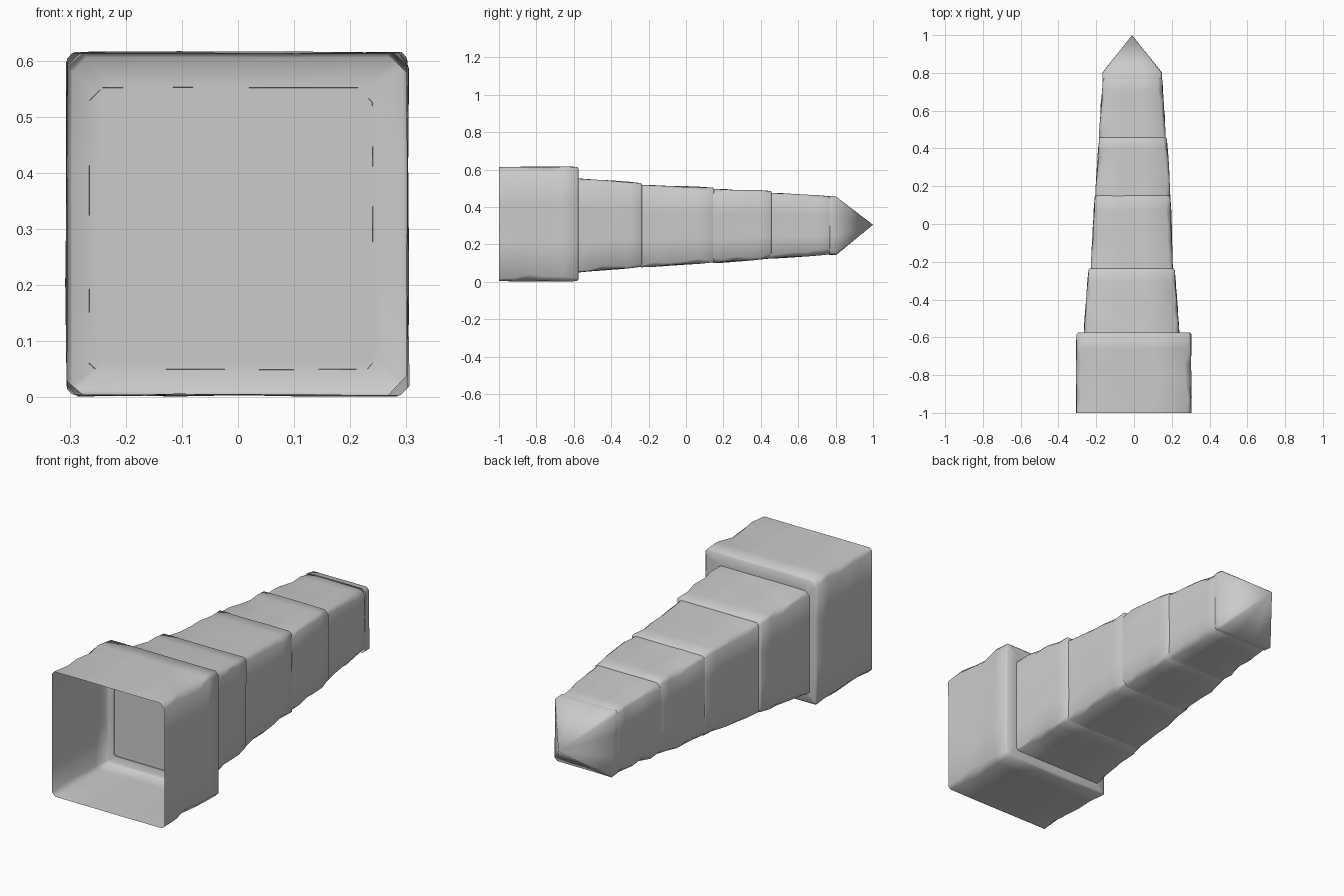
import bpy
import bmesh
import math
import random

random.seed(7)

if "Cube" in bpy.data.objects:
    bpy.data.objects.remove(bpy.data.objects["Cube"], do_unlink=True)

stone = bpy.data.materials.new("grey stone")
stone.use_nodes = True
GREY = (0.6, 0.6, 0.6, 1)
stone.diffuse_color = GREY
stone.node_tree.nodes["Principled BSDF"].inputs["Base Color"].default_value = GREY


def section(x0, x1, z0, z1, chips):
    """Square outline with a worn corner and two points along each side."""
    corners = [(x0, z0), (x1, z0), (x1, z1), (x0, z1)]
    points = []
    for i, (cx, cz) in enumerate(corners):
        before, after = corners[i - 1], corners[(i + 1) % 4]
        for ox, oz in (before, after):
            t = chips[i] / math.hypot(ox - cx, oz - cz)
            points.append((cx + (ox - cx) * t, cz + (oz - cz) * t))
        for t in (0.33, 0.67):
            points.append((cx + (after[0] - cx) * t, cz + (after[1] - cz) * t))
    return points


def block(name, y0, y1, start, end, wear, steps=5, point=None):
    """Tapered hollow stone, open in front, closed by a flat cap or a point."""
    bm = bmesh.new()
    rings = []
    for s in range(steps + 1):
        t = s / steps
        box = [a + (b - a) * t for a, b in zip(start, end)]
        chips = [random.uniform(0.25, 1) * wear for _ in range(4)]
        rough = 0.003 if 0 < s < steps else 0.001
        rings.append([bm.verts.new((x + random.uniform(-rough, rough),
                                    y0 + (y1 - y0) * t,
                                    z + random.uniform(-rough, rough)))
                      for x, z in section(*box, chips)])
    if not point:
        # Slightly rounded rim around the cap
        cx, cz = (end[0] + end[1]) / 2, (end[2] + end[3]) / 2
        for v in rings[-1]:
            v.co.y -= 0.008
        for shrink in (0.97, 0.8):
            rings.append([bm.verts.new((cx + (v.co.x - cx) * shrink, y1,
                                        cz + (v.co.z - cz) * shrink))
                          for v in rings[steps]])
    for a, b in zip(rings, rings[1:]):
        for i in range(len(a)):
            j = (i + 1) % len(a)
            bm.faces.new((a[i], a[j], b[j], b[i]))
    if point:
        tip = bm.verts.new(point)
        last = rings[-1]
        for i, v in enumerate(last):
            bm.faces.new((v, last[(i + 1) % len(last)], tip))
    else:
        bm.faces.new(rings[-1])
    mesh = bpy.data.meshes.new(name)
    bm.to_mesh(mesh)
    bm.free()
    mesh.materials.append(stone)
    obj = bpy.data.objects.new(name, mesh)
    bpy.context.collection.objects.link(obj)
    bpy.ops.object.select_all(action="DESELECT")
    obj.select_set(True)
    bpy.context.view_layer.objects.active = obj
    bpy.ops.object.shade_smooth_by_angle(angle=math.radians(80))
    return obj


# Wide hollow plinth
plinth = (-0.305, 0.303, 0.004, 0.614)
block("plinth", -1.0, -0.575, plinth, plinth, 0.035)

# Four tapering shaft stones: left, right, bottom, top at each end
shaft = [
    ("lower_shaft", -0.58, -0.235, (-0.265, 0.24, 0.05, 0.552), (-0.24, 0.215, 0.08, 0.528)),
    ("middle_shaft", -0.24, 0.15, (-0.228, 0.205, 0.078, 0.518), (-0.208, 0.192, 0.104, 0.503)),
    ("upper_shaft", 0.145, 0.458, (-0.205, 0.192, 0.1, 0.497), (-0.185, 0.174, 0.125, 0.485)),
    ("top_shaft", 0.453, 0.772, (-0.185, 0.168, 0.124, 0.475), (-0.165, 0.15, 0.147, 0.457)),
]
for name, y0, y1, start, end in shaft:
    block(name, y0, y1, start, end, 0.028)

# Pointed capstone with a short straight collar
block("capstone", 0.768, 0.802, (-0.167, 0.148, 0.145, 0.458),
      (-0.167, 0.148, 0.143, 0.455), 0.02, steps=1, point=(-0.01, 1.0, 0.305))
